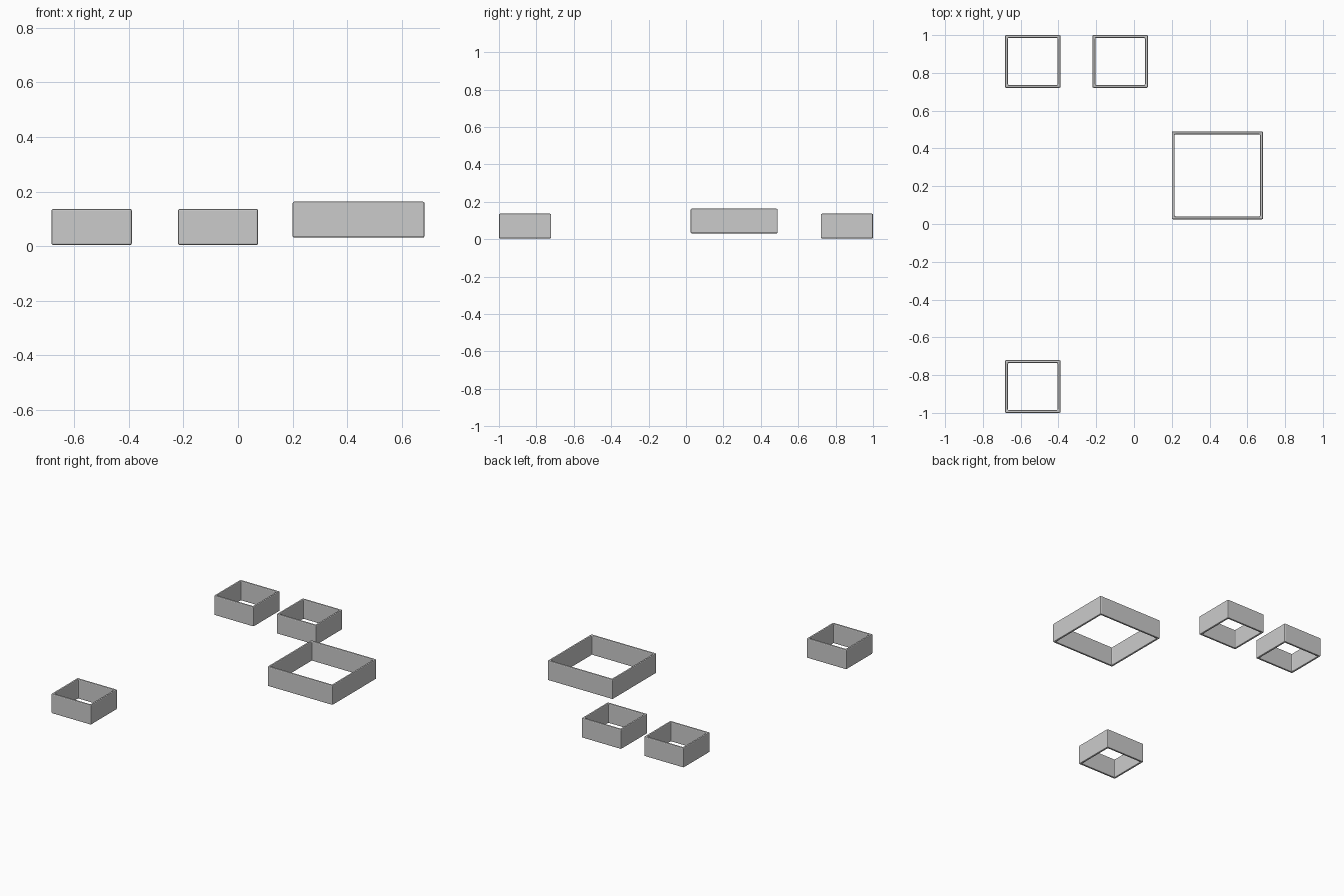
import bpy, bmesh

if "Cube" in bpy.data.objects:
    bpy.data.objects.remove(bpy.data.objects["Cube"])

WALL = 0.015   # wall thickness
BEVEL = 0.006  # softened edges


def frame(name, x0, x1, y0, y1, z0, z1):
    """Open square frame: two nested rings joined at top and bottom."""
    bm = bmesh.new()
    rings = []
    for inset, z in ((0, z0), (0, z1), (WALL, z1), (WALL, z0)):
        a, b, c, d = x0 + inset, x1 - inset, y0 + inset, y1 - inset
        rings.append([bm.verts.new((x, y, z)) for x, y in ((a, c), (b, c), (b, d), (a, d))])
    for k in range(4):
        r, s = rings[k], rings[(k + 1) % 4]
        for i in range(4):
            j = (i + 1) % 4
            bm.faces.new((r[i], r[j], s[j], s[i]))
    bmesh.ops.recalc_face_normals(bm, faces=bm.faces)
    mesh = bpy.data.meshes.new(name)
    bm.to_mesh(mesh)
    bm.free()
    ob = bpy.data.objects.new(name, mesh)
    bpy.context.collection.objects.link(ob)
    bev = ob.modifiers.new("soft_edges", 'BEVEL')
    bev.width = BEVEL
    bev.segments = 2
    bev.limit_method = 'ANGLE'


# Three small frames
for name, x, y in (("small_frame_back_left", -0.683, 0.721),
                   ("small_frame_back_middle", -0.22, 0.721),
                   ("small_frame_front_left", -0.683, -1.0)):
    frame(name, x, x + 0.294, y, y + 0.279, 0.004, 0.136)

# Large raised frame
frame("large_frame", 0.2, 0.683, 0.025, 0.49, 0.031, 0.163)
